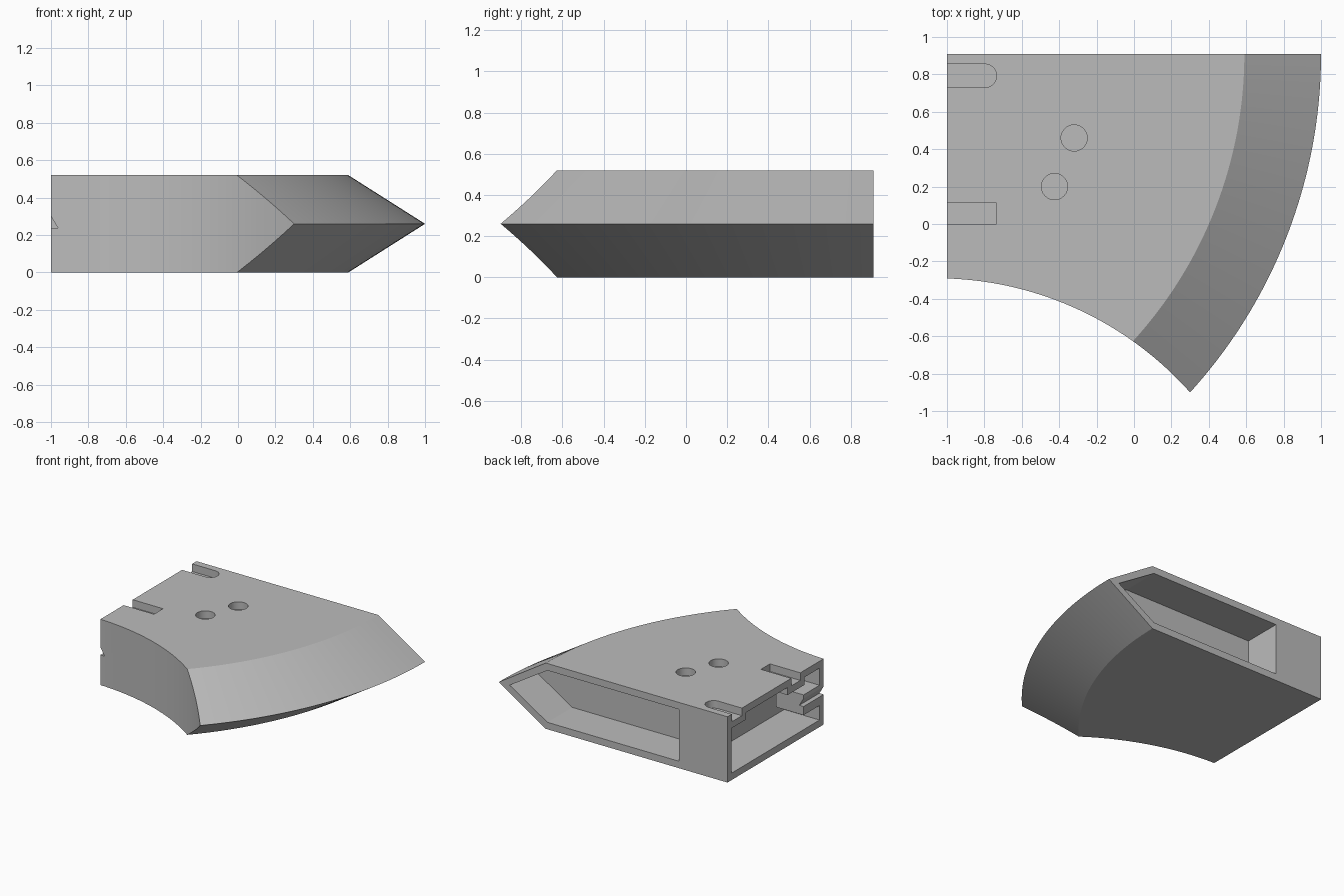
import bpy, bmesh, math
from mathutils import Matrix, Vector

cube = bpy.data.objects.get("Cube")
if cube:
    bpy.data.objects.remove(cube)

HEIGHT, WALL, BACK = 0.52, 0.055, 0.91
MID = HEIGHT / 2

grey = bpy.data.materials.new("plain grey")
grey.use_nodes = True
grey.diffuse_color = (0.5, 0.5, 0.5, 1)
grey.node_tree.nodes["Principled BSDF"].inputs["Base Color"].default_value = (0.5, 0.5, 0.5, 1)


def make_object(name, bm):
    bmesh.ops.recalc_face_normals(bm, faces=bm.faces)
    mesh = bpy.data.meshes.new(name)
    bm.to_mesh(mesh)
    bm.free()
    mesh.materials.append(grey)
    obj = bpy.data.objects.new(name, mesh)
    bpy.context.collection.objects.link(obj)
    return obj


def prism(name, points, lo, hi, along_y=False):
    """Extrude an (x, y) outline up z, or an (x, z) outline along y."""
    bm = bmesh.new()
    place = (lambda a, b: (a, lo, b)) if along_y else (lambda a, b: (a, b, lo))
    face = bm.faces.new([bm.verts.new(place(a, b)) for a, b in points])
    moved = bmesh.ops.extrude_face_region(bm, geom=[face])["geom"]
    step = Vector((0, hi - lo, 0) if along_y else (0, 0, hi - lo))
    bmesh.ops.translate(bm, vec=step, verts=[g for g in moved if isinstance(g, bmesh.types.BMVert)])
    return make_object(name, bm)


def box(name, x0, x1, y0, y1, z0, z1):
    return prism(name, [(x0, y0), (x1, y0), (x1, y1), (x0, y1)], z0, z1)


def arc(cx, cy, r, start, end, steps):
    angles = [math.radians(start + (end - start) * i / steps) for i in range(steps + 1)]
    return [(cx + r * math.cos(a), cy + r * math.sin(a)) for a in angles]


def combine(target, tool, operation="DIFFERENCE"):
    """Apply a boolean and discard the tool."""
    tool.hide_render = True
    mod = target.modifiers.new("cut", "BOOLEAN")
    mod.operation, mod.solver, mod.object = operation, "EXACT", tool
    bpy.context.view_layer.update()
    result = bpy.data.meshes.new_from_object(
        target.evaluated_get(bpy.context.evaluated_depsgraph_get()))
    target.modifiers.clear()
    target.data = result
    bpy.data.objects.remove(tool)


# Body: bevelled rim profile swept round a vertical axis
AXIS = Vector((-1.69, BACK, 0))
STEPS, SWEEP = 64, math.radians(-66)
profile = [(-1.5, 0), (0.59, 0), (1, MID), (0.59, HEIGHT), (-1.5, HEIGHT)]
bm = bmesh.new()
rings = []
for i in range(STEPS + 1):
    turn = Matrix.Rotation(SWEEP * i / STEPS, 3, "Z")
    rings.append([bm.verts.new(AXIS + turn @ (Vector((x, BACK, z)) - AXIS)) for x, z in profile])
for a, b in zip(rings, rings[1:]):
    for j in range(len(profile)):
        k = (j + 1) % len(profile)
        bm.faces.new((a[j], a[k], b[k], b[j]))
bm.faces.new(rings[0])
bm.faces.new(rings[-1])
body = make_object("curved_body", bm)

# Plan outline: flat end and concave front
front = arc(-1.06, -2.11, 1.82, 88.11, 30, 40)
plan = front + [(1.3, front[-1][1]), (1.3, 1.1), (-1, 1.1)]
combine(body, prism("plan_outline", plan, -0.2, 0.8), "INTERSECT")

# Pocket in the back face, following the bevelled section
pocket = [(-0.575, WALL), (0.575, WALL), (0.905, MID),
          (0.575, HEIGHT - WALL), (-0.575, HEIGHT - WALL)]
combine(body, prism("back_pocket", pocket, 0.6, 1.1, True))

# Pocket in the flat end, keeping slot trays and a latch block
end_pocket = box("end_pocket", -1.2, -0.69, -0.24, 0.86, WALL, HEIGHT - WALL)
combine(end_pocket, box("rear_tray", -1.3, -0.685, 0.68, 0.95, 0.41, 0.6))
combine(end_pocket, box("front_tray", -1.3, -0.685, -0.05, 0.16, 0.405, 0.6))
combine(end_pocket, box("latch_block", -1.3, -0.76, -0.4, -0.04, 0.17, 0.33))
combine(body, end_pocket)

# Slots in the top, one with a rounded end
SLOT_FLOOR = HEIGHT - 0.06
rounded = [(-1.2, 0.73)] + arc(-0.797, 0.7925, 0.0625, -90, 90, 16) + [(-1.2, 0.855)]
combine(body, prism("rear_slot", rounded, SLOT_FLOOR, 0.7))
combine(body, box("front_slot", -1.2, -0.735, 0, 0.113, SLOT_FLOOR, 0.7))

# Round recesses in the top
for x, y in ((-0.32, 0.46), (-0.425, 0.2)):
    combine(body, prism("round_recess", arc(x, y, 0.07, 0, 350, 35), SLOT_FLOOR, 0.7))

# Latch notch at the front corner
combine(body, prism("latch_notch", [(-0.963, 0.238), (-1.05, 0.385), (-1.05, 0.238)], -0.5, 0, True))

# Smooth curves, crisp edges
bpy.ops.object.select_all(action="DESELECT")
body.select_set(True)
bpy.context.view_layer.objects.active = body
bpy.ops.object.shade_smooth_by_angle(angle=math.radians(25))
